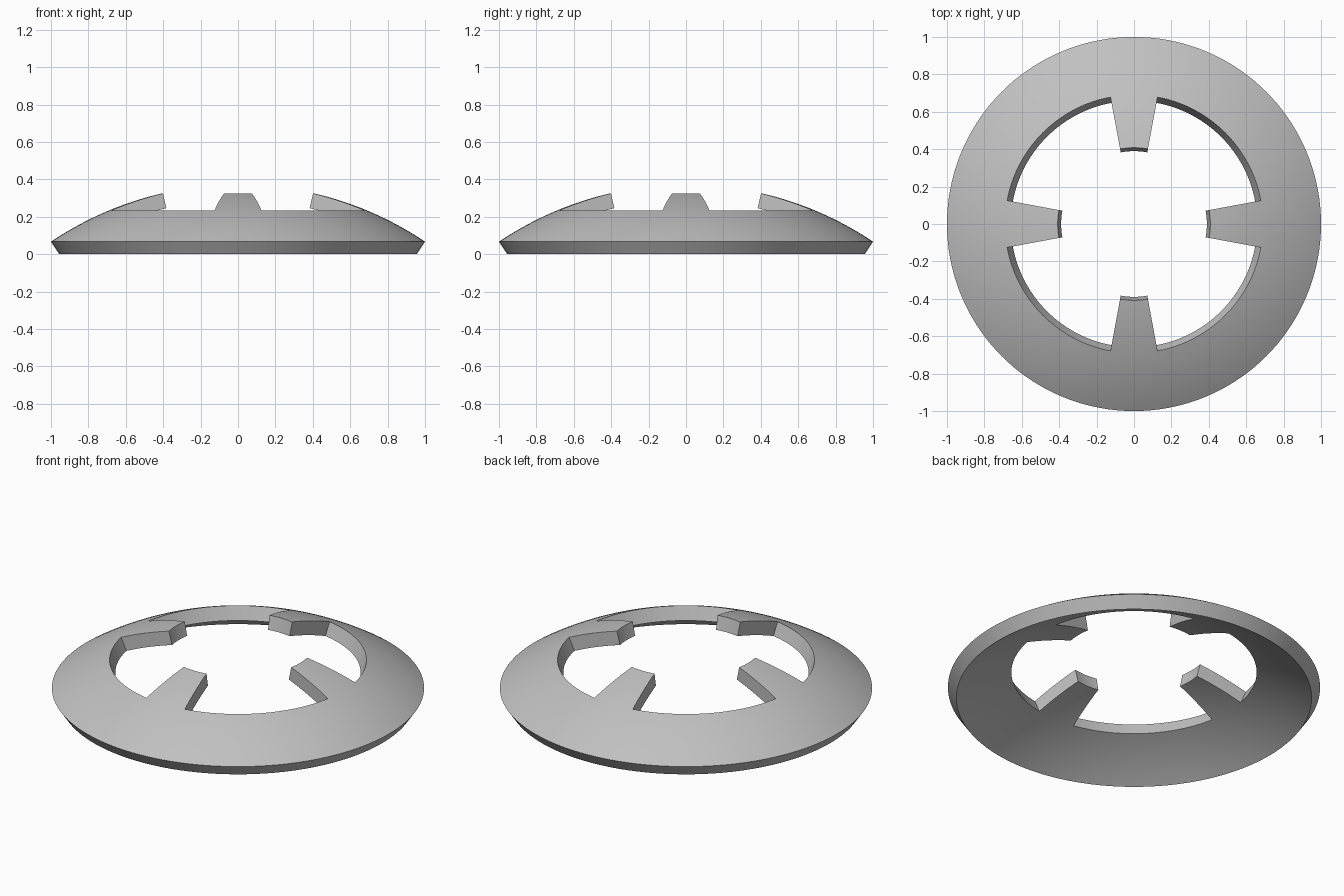
import bpy, bmesh, math

cube = bpy.data.objects.get("Cube")
if cube:
    bpy.data.objects.remove(cube)

# Spherical shell dimensions
CENTRE_Z = -1.42
RIM_R, HOLE_R, TIP_R = 1.0, 0.69, 0.408
RIM_Z = 0.067
RADIUS = math.hypot(RIM_R, RIM_Z - CENTRE_Z)
INNER_SCALE = -CENTRE_Z / (RIM_Z - CENTRE_Z)   # brings the lower rim to z = 0
TAB_HALF = math.radians(10.5)
TAB_STEPS, GAP_STEPS = 8, 28
RING_STEPS, TAB_RINGS = 12, 8

grey = bpy.data.materials.new("light grey")
grey.use_nodes = True
colour = (0.53, 0.53, 0.53, 1)
grey.diffuse_color = colour
grey.node_tree.nodes["Principled BSDF"].inputs["Base Color"].default_value = colour


def steps(start, end, count):
    return [start + (end - start) * i / count for i in range(count)]


# Angles round the dome, each with a flag for the segments that carry a tab
angles, is_tab = [], []
for quarter in range(4):
    mid = quarter * math.pi / 2
    angles += steps(mid - TAB_HALF, mid + TAB_HALF, TAB_STEPS)
    angles += steps(mid + TAB_HALF, mid + math.pi / 2 - TAB_HALF, GAP_STEPS)
    is_tab += [True] * TAB_STEPS + [False] * GAP_STEPS

# Rings from the rim in to the hole, then on to the tab tips
radii = steps(RIM_R, HOLE_R, RING_STEPS) + steps(HOLE_R, TIP_R, TAB_RINGS) + [TIP_R]

# Outer dome surface, kept relative to the sphere centre
bm = bmesh.new()
grid = [[bm.verts.new((r * math.cos(a), r * math.sin(a), math.sqrt(RADIUS ** 2 - r * r)))
         for a in angles] for r in radii]
n = len(angles)
for j in range(len(radii) - 1):
    for i in range(n):
        if j < RING_STEPS or is_tab[i]:
            k = (i + 1) % n
            bm.faces.new((grid[j][i], grid[j][k], grid[j + 1][k], grid[j + 1][i]))
bmesh.ops.delete(bm, geom=[v for v in bm.verts if not v.link_faces], context='VERTS')

# Thicken towards the sphere centre
copy = bmesh.ops.duplicate(bm, geom=bm.verts[:] + bm.edges[:] + bm.faces[:])
pairs = copy["vert_map"]
border = [e for e in bm.edges if e.is_boundary and e not in set(
    g for g in copy["geom"] if isinstance(g, bmesh.types.BMEdge))]
inner = [g for g in copy["geom"] if isinstance(g, bmesh.types.BMVert)]
for v in inner:
    v.co *= INNER_SCALE
for e in border:
    a, b = e.verts
    bm.faces.new((a, b, pairs[b], pairs[a]))
for v in bm.verts:
    v.co.z += CENTRE_Z
bmesh.ops.recalc_face_normals(bm, faces=bm.faces[:])

mesh = bpy.data.meshes.new("domed_ring_with_tabs")
bm.to_mesh(mesh)
bm.free()
mesh.materials.append(grey)
ring = bpy.data.objects.new("domed_ring_with_tabs", mesh)
bpy.context.collection.objects.link(ring)

bpy.ops.object.select_all(action='DESELECT')
ring.select_set(True)
bpy.context.view_layer.objects.active = ring
bpy.ops.object.shade_smooth_by_angle(angle=math.radians(30))
